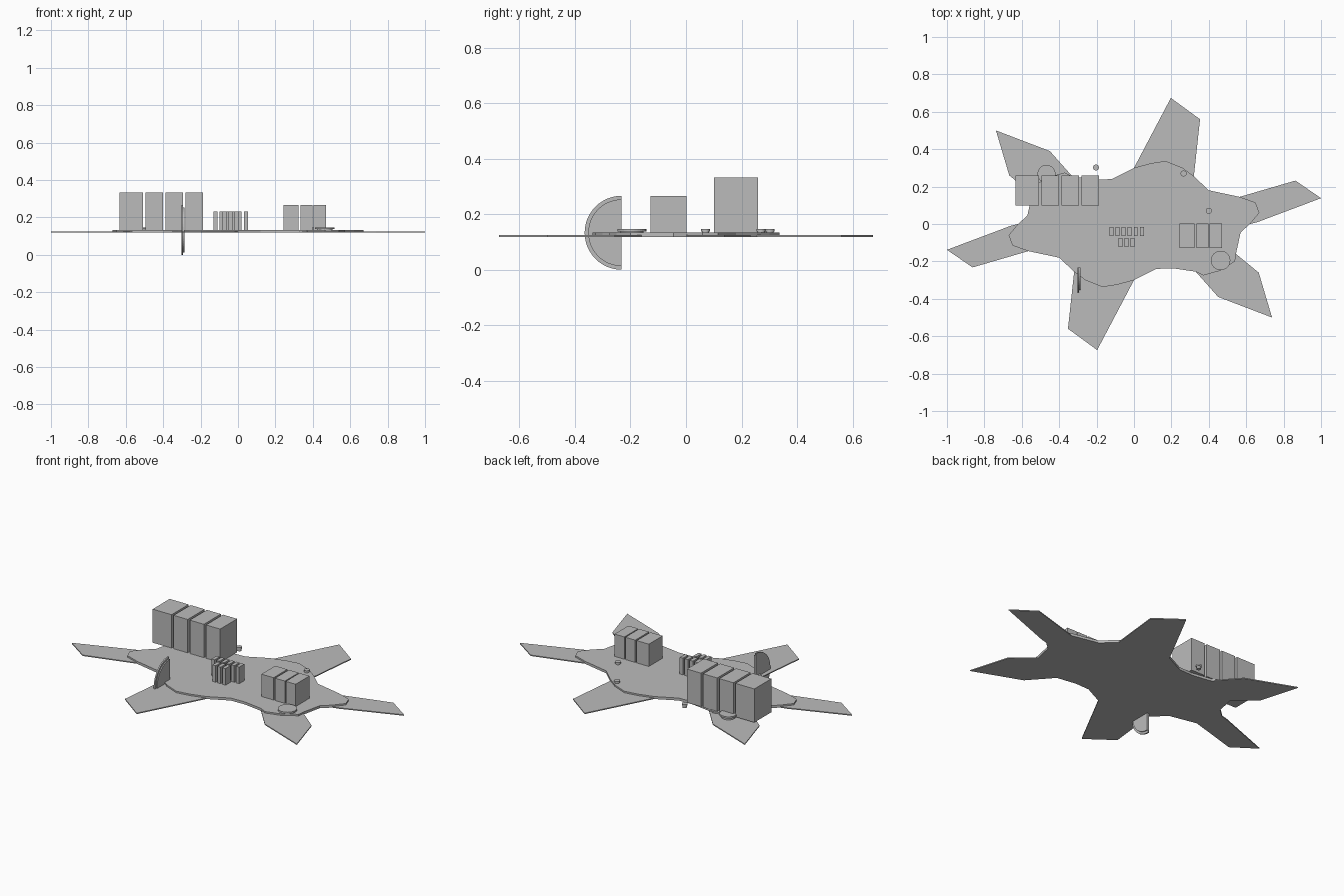
import bpy, bmesh, math
from mathutils import Matrix

if "Cube" in bpy.data.objects:
    bpy.data.objects.remove(bpy.data.objects["Cube"])

grey = bpy.data.materials.new("mid grey")
grey.diffuse_color = (0.5, 0.5, 0.5, 1)
grey.use_nodes = True
grey.node_tree.nodes["Principled BSDF"].inputs["Base Color"].default_value = grey.diffuse_color


def finish(name, bm):
    bmesh.ops.recalc_face_normals(bm, faces=bm.faces[:])
    me = bpy.data.meshes.new(name)
    bm.to_mesh(me)
    bm.free()
    me.materials.append(grey)
    ob = bpy.data.objects.new(name, me)
    bpy.context.collection.objects.link(ob)
    return ob


def prism(name, pts, lo, hi, axis="z"):
    """Extrude a flat outline between lo and hi along z, or along x."""
    bm = bmesh.new()
    if axis == "z":
        vs = [bm.verts.new((a, b, lo)) for a, b in pts]
        step = (0, 0, hi - lo)
    else:
        vs = [bm.verts.new((lo, a, b)) for a, b in pts]
        step = (hi - lo, 0, 0)
    f = bm.faces.new(vs)
    ext = bmesh.ops.extrude_face_region(bm, geom=[f], use_keep_orig=True)
    top = [g for g in ext["geom"] if isinstance(g, bmesh.types.BMVert)]
    bmesh.ops.translate(bm, verts=top, vec=step)
    return finish(name, bm)


def box(name, x0, x1, y0, y1, z0, z1):
    return prism(name, [(x0, y0), (x1, y0), (x1, y1), (x0, y1)], z0, z1)


def disc(name, x, y, r, z0, z1):
    bm = bmesh.new()
    bmesh.ops.create_cone(bm, cap_ends=True, segments=32, radius1=r, radius2=r,
                          depth=z1 - z0,
                          matrix=Matrix.Translation((x, y, (z0 + z1) / 2)))
    return finish(name, bm)


def point_mirror(half):
    return half + [(-x, -y) for x, y in half]


# six-pointed base sheet, point symmetric
star = [(0.0, 0.30), (0.197, 0.674), (0.353, 0.56), (0.32, 0.255), (0.40, 0.18),
        (0.565, 0.145), (0.863, 0.232), (1.0, 0.138), (0.66, 0.01), (0.62, 0.0),
        (0.57, -0.045), (0.545, -0.16), (0.667, -0.26), (0.738, -0.50),
        (0.45, -0.39), (0.33, -0.255), (0.21, -0.237), (0.12, -0.24)]
prism("base_sheet", point_mirror(star), 0.118, 0.124)

# wavy body plate on top of the sheet
body = [(0.0, 0.30), (0.09, 0.325), (0.17, 0.337), (0.26, 0.30), (0.32, 0.255),
        (0.40, 0.18), (0.565, 0.145), (0.65, 0.115), (0.67, 0.06), (0.62, 0.0),
        (0.57, -0.045), (0.545, -0.16), (0.54, -0.20), (0.46, -0.25),
        (0.37, -0.275), (0.33, -0.255), (0.21, -0.237), (0.12, -0.24)]
prism("body_plate", point_mirror(body), 0.124, 0.133)

# row of four large blocks
for i, (a, b) in enumerate([(-0.633, -0.508), (-0.495, -0.402),
                            (-0.388, -0.295), (-0.281, -0.188)]):
    box(f"large_block_{i + 1}", a, b, 0.10, 0.26, 0.132, 0.332)

# row of three medium blocks
for i, (a, b) in enumerate([(0.244, 0.324), (0.334, 0.399), (0.405, 0.47)]):
    box(f"medium_block_{i + 1}", a, b, -0.128, 0.002, 0.132, 0.266)

# two rows of small blocks
for row, (count, x, y) in enumerate([(6, -0.131, -0.064), (3, -0.083, -0.122)]):
    for i in range(count):
        x0 = x + i * 0.0325
        box(f"small_block_{row + 1}_{i + 1}", x0, x0 + 0.021, y, y + 0.048, 0.132, 0.232)

# round caps, each on a short stem
for i, (x, y, r) in enumerate([(-0.468, 0.268, 0.048), (0.463, -0.195, 0.052),
                               (-0.203, 0.302, 0.016), (0.265, 0.27, 0.016),
                               (0.40, 0.07, 0.016)]):
    disc(f"cap_stem_{i + 1}", x, y, r * 0.8, 0.124, 0.138)
    disc(f"round_cap_{i + 1}", x, y, r, 0.137, 0.147)


# upright half wheel at the front edge, with a raised inner face
def half_round(r):
    return [(-0.232 - r * math.sin(math.pi * k / 24),
             0.133 + r * math.cos(math.pi * k / 24)) for k in range(25)]


prism("half_wheel", half_round(0.133), -0.301, -0.293, "x")
prism("half_wheel_face", half_round(0.12), -0.299, -0.287, "x")
